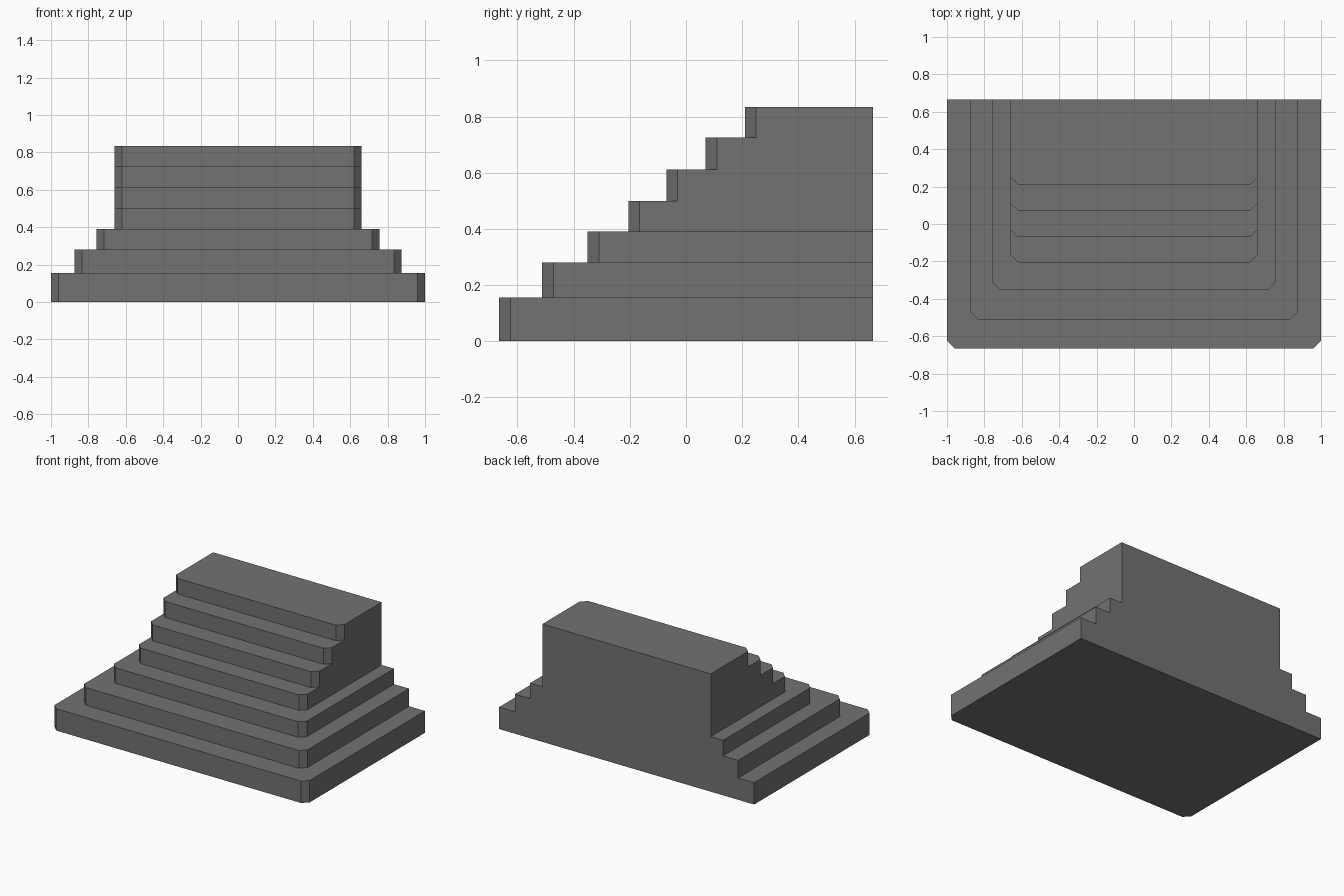
import bpy, bmesh

if "Cube" in bpy.data.objects:
    bpy.data.objects.remove(bpy.data.objects["Cube"])

BACK = 0.665     # shared flat back plane
CHAMFER = 0.04   # cut on the two front corners

# tiers from the ground up: half width, front y, top z
TIERS = [
    (1.00, -0.665, 0.155),
    (0.875, -0.512, 0.28),
    (0.757, -0.35, 0.39),
    (0.66, -0.205, 0.50),
    (0.66, -0.07, 0.612),
    (0.66, 0.07, 0.725),
    (0.66, 0.21, 0.835),
]


def outline(half, front):
    """Plan of one tier, counter-clockwise from the back left corner."""
    left = [(-half, BACK), (-half, front + CHAMFER), (-half + CHAMFER, front)]
    return left + [(-x, y) for x, y in reversed(left)]


stone = bpy.data.materials.new("dark_grey_stone")
stone.diffuse_color = (0.17, 0.17, 0.17, 1)
stone.use_nodes = True
stone.node_tree.nodes["Principled BSDF"].inputs["Base Color"].default_value = stone.diffuse_color

bm = bmesh.new()


def ring(plan, z):
    return [bm.verts.new((x, y, z)) for x, y in plan]


z0 = 0.0
for i, (half, front, z1) in enumerate(TIERS):
    plan = outline(half, front)
    low, high = ring(plan, z0), ring(plan, z1)
    # risers, sides and back
    for a in range(6):
        b = (a + 1) % 6
        bm.faces.new((low[a], low[b], high[b], high[a]))
    # underside of the lowest tier
    if i == 0:
        bm.faces.new(low[::-1])
    # tread up to the next tier, or the top platform
    if i == len(TIERS) - 1:
        bm.faces.new(high)
    else:
        next_half, next_front, _ = TIERS[i + 1]
        inner = ring(outline(next_half, next_front), z1)
        if next_half == half:   # flush sides: tread only in front
            bm.faces.new(high[1:5] + inner[4:0:-1])
        else:                   # U-shaped tread around three sides
            bm.faces.new(high + inner[::-1])
    z0 = z1

bmesh.ops.remove_doubles(bm, verts=bm.verts, dist=0.0005)
mesh = bpy.data.meshes.new("stepped_platform")
bm.to_mesh(mesh)
bm.free()
mesh.materials.append(stone)
platform = bpy.data.objects.new("stepped_platform", mesh)
bpy.context.collection.objects.link(platform)
